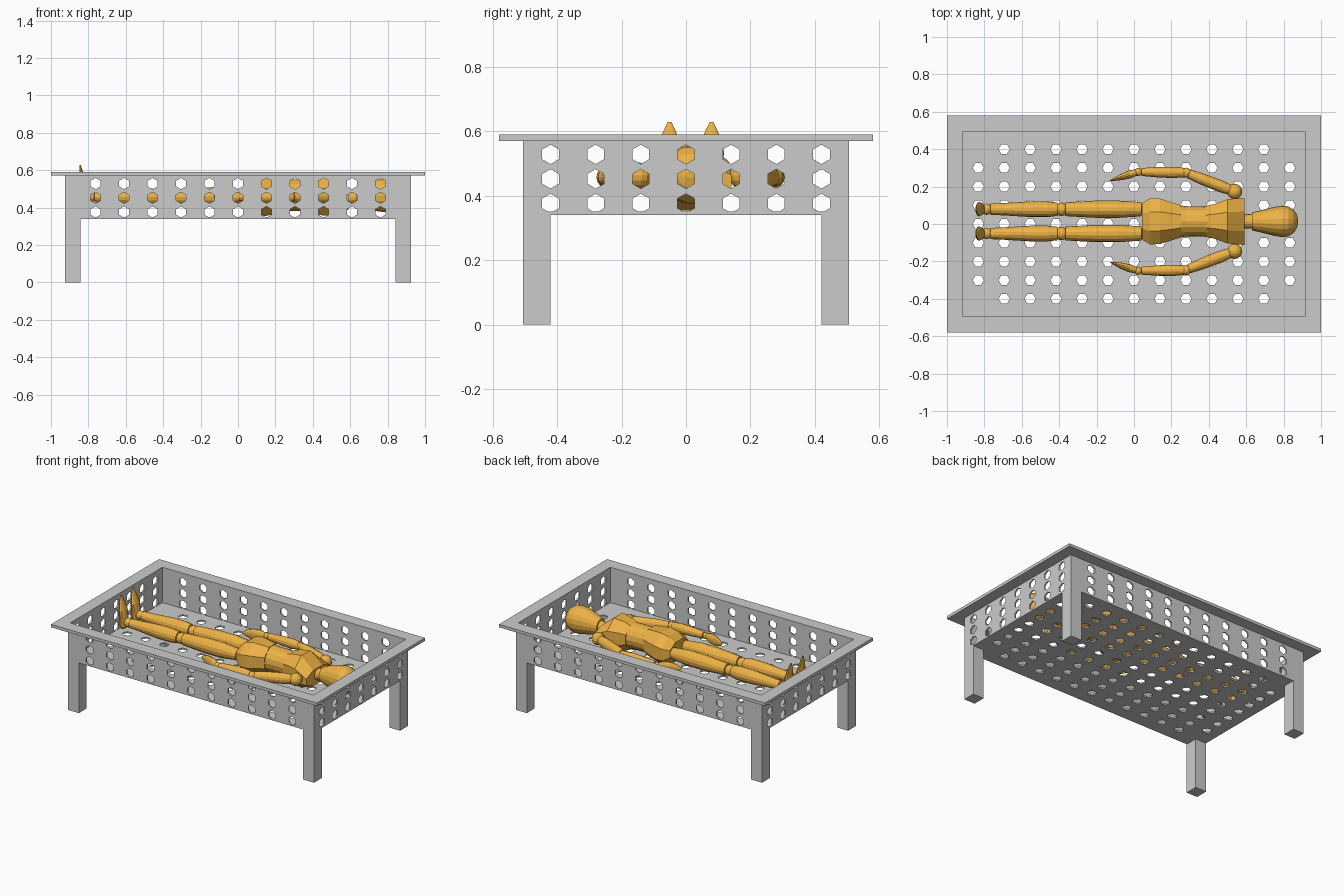
import bpy, bmesh
from math import cos, sin, pi
from mathutils import Vector, Matrix

if "Cube" in bpy.data.objects:
    bpy.data.objects.remove(bpy.data.objects["Cube"])

ORANGE = bpy.data.materials.new("orange")
ORANGE.diffuse_color = (0.85, 0.45, 0.06, 1)
ORANGE.use_nodes = True
ORANGE.node_tree.nodes["Principled BSDF"].inputs["Base Color"].default_value = ORANGE.diffuse_color


def finish(name, bm, mat=None):
    bmesh.ops.recalc_face_normals(bm, faces=bm.faces)
    me = bpy.data.meshes.new(name)
    bm.to_mesh(me)
    bm.free()
    ob = bpy.data.objects.new(name, me)
    bpy.context.collection.objects.link(ob)
    if mat:
        me.materials.append(mat)
    return ob


def add_box(bm, lo, hi):
    lo, hi = Vector(lo), Vector(hi)
    m = Matrix.Translation((lo + hi) / 2) @ Matrix.Diagonal((*(hi - lo), 1))
    bmesh.ops.create_cube(bm, size=1, matrix=m)


def box(name, lo, hi):
    bm = bmesh.new()
    add_box(bm, lo, hi)
    return finish(name, bm)


def perforate(ob, centres, axis):
    """Cut hexagonal holes through a panel along the given axis."""
    rot = {"X": Matrix.Rotation(pi / 2, 4, "Y"),
           "Y": Matrix.Rotation(pi / 2, 4, "X"),
           "Z": Matrix.Rotation(pi / 2, 4, "Z")}[axis]
    bm = bmesh.new()
    for c in centres:
        ret = bmesh.ops.create_cone(bm, cap_ends=True, segments=6, radius1=0.03, radius2=0.03, depth=0.1)
        vs = ret["verts"]
        if axis == "X":   # point-up hexagon on every wall
            pre = Matrix.Rotation(pi / 2, 4, "Z")
        else:
            pre = Matrix.Identity(4)
        bmesh.ops.transform(bm, matrix=Matrix.Translation(c) @ rot @ pre, verts=vs)
        # make sure a vertex lies on the wanted axis (z on walls, x on the floor)
        want = Vector((1, 0, 0)) if axis == "Z" else Vector((0, 0, 1))
        reach = max((v.co - Vector(c)).dot(want) for v in vs)
        if reach < 0.029:
            bmesh.ops.rotate(bm, verts=vs, cent=c, matrix=Matrix.Rotation(pi / 6, 3, axis))
    cutter = finish("hole_cutter", bm)
    cutter.hide_render = True
    mod = ob.modifiers.new("holes", "BOOLEAN")
    mod.operation, mod.solver, mod.object = "DIFFERENCE", "EXACT", cutter
    bpy.context.view_layer.objects.active = ob
    bpy.ops.object.modifier_apply(modifier=mod.name)
    bpy.data.objects.remove(cutter)


# perforated tray: floor, long walls, end walls
X, Y, T, Z0, Z1 = 0.925, 0.505, 0.01, 0.34, 0.57
floor = box("tray_floor", (-X, -Y, Z0), (X, Y, Z0 + T))
perforate(floor, [(i * 0.1388, j * 0.1, Z0) for i in range(-6, 7) for j in range(-4, 5)
                  if not (abs(i) == 6 and abs(j) == 4)], "Z")
rows = (0.376, 0.452, 0.528)
for s, a, b in ((-1, "front_wall", "left_wall"), (1, "back_wall", "right_wall")):
    y0, y1 = sorted((s * Y, s * (Y - T)))
    w = box(a, (-X, y0, Z0 + T), (X, y1, Z1))
    perforate(w, [(i * 0.1523, s * (Y - T / 2), z) for i in range(-5, 6) for z in rows], "Y")
    x0, x1 = sorted((s * X, s * (X - T)))
    w = box(b, (x0, T - Y, Z0 + T), (x1, Y - T, Z1))
    perforate(w, [(s * (X - T / 2), j * 0.14, z) for j in range(-3, 4) for z in rows], "X")

# flat rim around the tray
bm = bmesh.new()
for s in (-1, 1):
    y0, y1 = sorted((s * 0.58, s * (Y - T)))
    add_box(bm, (-1, y0, Z1), (1, y1, 0.59))
    x0, x1 = sorted((s * 1, s * (X - T)))
    add_box(bm, (x0, T - Y, Z1), (x1, Y - T, 0.59))
finish("rim", bm)

# four legs
for sx, nx in ((-1, "left"), (1, "right")):
    for sy, ny in ((-1, "front"), (1, "back")):
        xs = sorted((sx * X, sx * 0.843))
        ys = sorted((sy * Y, sy * 0.42))
        box(f"{ny}_{nx}_leg", (xs[0], ys[0], 0), (xs[1], ys[1], Z0))

# reclining jointed figure
CY = 0.014


def loft(name, rings, u, v, n=16, phase=0.0):
    """Skin over elliptical rings given as (centre, radius_u, radius_v)."""
    bm = bmesh.new()
    loops = []
    for c, ru, rv in rings:
        loops.append([bm.verts.new(Vector(c) + Vector((0, CY, 0))
                      + u * ru * cos(2 * pi * (k + phase) / n)
                      + v * rv * sin(2 * pi * (k + phase) / n)) for k in range(n)])
    for p, q in zip(loops, loops[1:]):
        for k in range(n):
            bm.faces.new((p[k], p[(k + 1) % n], q[(k + 1) % n], q[k]))
    bm.faces.new(loops[0])
    bm.faces.new(loops[-1])
    return finish(name, bm, ORANGE)


EX, EY, EZ = Vector((1, 0, 0)), Vector((0, 1, 0)), Vector((0, 0, 1))


def along_x(name, prof, n=16, phase=0.0):
    """prof: (x, half width, z low, z high)"""
    return loft(name, [((x, 0, (a + b) / 2), w, (b - a) / 2) for x, w, a, b in prof], EY, EZ, n, phase)


def limb(name, p0, p1, prof):
    """prof: (fraction along, side radius, vertical radius)"""
    p0, p1 = Vector(p0), Vector(p1)
    u = EZ.cross(p1 - p0).normalized()
    v = (p1 - p0).cross(u).normalized()
    return loft(name, [(p0.lerp(p1, t), a, b) for t, a, b in prof], u, v, 14)


def ball(name, c, r):
    bm = bmesh.new()
    bmesh.ops.create_uvsphere(bm, u_segments=14, v_segments=8, radius=r,
                              matrix=Matrix.Translation(Vector(c) + Vector((0, CY, 0))))
    return finish(name, bm, ORANGE)


# head and neck
along_x("head", [(0.63, 0.048, 0.41, 0.51), (0.69, 0.062, 0.39, 0.535), (0.75, 0.077, 0.378, 0.552),
                 (0.79, 0.084, 0.374, 0.556), (0.825, 0.08, 0.38, 0.55), (0.852, 0.063, 0.40, 0.53),
                 (0.869, 0.04, 0.425, 0.505), (0.877, 0.012, 0.455, 0.475)], 18)
along_x("neck", [(0.57, 0.037, 0.41, 0.485), (0.65, 0.04, 0.42, 0.50)])
# faceted torso
along_x("chest", [(0.385, 0.09, 0.375, 0.55), (0.43, 0.10, 0.352, 0.568), (0.50, 0.128, 0.345, 0.578),
                  (0.592, 0.137, 0.385, 0.50)], 8, 0.5)
along_x("waist", [(0.24, 0.086, 0.375, 0.555), (0.28, 0.081, 0.382, 0.55),
                  (0.35, 0.08, 0.382, 0.55), (0.40, 0.084, 0.375, 0.55)])
along_x("pelvis", [(0.043, 0.105, 0.40, 0.525), (0.085, 0.133, 0.352, 0.56),
                   (0.14, 0.131, 0.345, 0.572), (0.25, 0.093, 0.368, 0.562)], 8, 0.5)

for s, side in ((-1, "near"), (1, "far")):
    # leg
    y, z = s * 0.065, 0.457
    ball(f"{side}_hip", (0.015, y, z), 0.038)
    limb(f"{side}_thigh", (0.04, y, z + 0.003), (-0.366, y, z),
         [(0, 0.037, 0.037), (0.07, 0.04, 0.04), (0.3, 0.046, 0.052), (0.6, 0.046, 0.05), (1, 0.037, 0.04)])
    ball(f"{side}_knee", (-0.388, y, z), 0.036)
    limb(f"{side}_shin", (-0.41, y, z), (-0.766, y, z),
         [(0, 0.036, 0.038), (0.15, 0.042, 0.046), (0.4, 0.042, 0.046), (0.8, 0.033, 0.034), (1, 0.03, 0.03)])
    ball(f"{side}_ankle", (-0.788, y, z), 0.03)
    # upright foot, sole outward
    loft(f"{side}_foot", [((-0.825, y, 0.41), 0.012, 0.016), ((-0.822, y, 0.43), 0.025, 0.03),
                          ((-0.822, y, 0.48), 0.026, 0.034), ((-0.828, y, 0.535), 0.02, 0.039),
                          ((-0.837, y, 0.585), 0.011, 0.026), ((-0.844, y, 0.628), 0.003, 0.006)], EX, EY, 12)
    # arm
    sh, el, wr = (0.538, s * 0.16, 0.462), (0.28, s * 0.26, 0.457), (0.022, s * 0.264, 0.457)
    ball(f"{side}_shoulder", sh, 0.041)
    limb(f"{side}_upper_arm", (0.515, s * 0.168, 0.46), (0.295, s * 0.253, 0.457),
         [(0, 0.027, 0.03), (0.25, 0.032, 0.036), (0.7, 0.03, 0.034), (1, 0.025, 0.028)])
    ball(f"{side}_elbow", el, 0.027)
    limb(f"{side}_forearm", (0.268, s * 0.261, 0.457), (0.04, s * 0.264, 0.457),
         [(0, 0.025, 0.027), (0.25, 0.03, 0.033), (0.6, 0.028, 0.03), (1, 0.021, 0.023)])
    ball(f"{side}_wrist", wr, 0.022)
    limb(f"{side}_hand", (0.012, s * 0.262, 0.457), (-0.128, s * 0.218, 0.457),
         [(0, 0.017, 0.02), (0.25, 0.021, 0.034), (0.55, 0.017, 0.036), (0.85, 0.008, 0.022), (1, 0.002, 0.006)])
